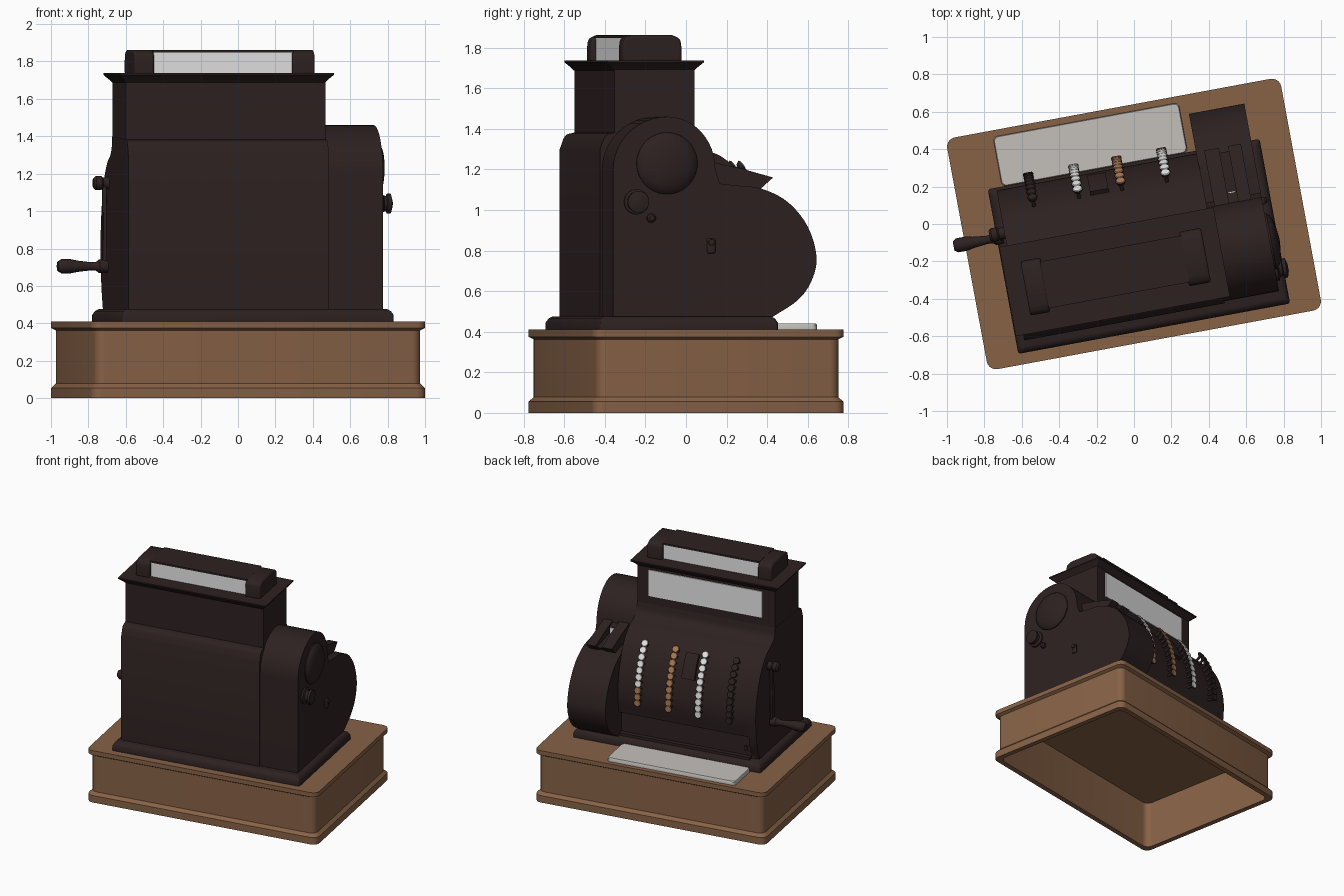
import bpy, bmesh, math
from mathutils import Vector, Matrix

if "Cube" in bpy.data.objects:
    bpy.data.objects.remove(bpy.data.objects["Cube"])

TURN = math.radians(10.5)      # the whole machine stands turned on the ground


def material(name, rgb):
    m = bpy.data.materials.new(name)
    m.use_nodes = True
    m.diffuse_color = (*rgb, 1)
    m.node_tree.nodes["Principled BSDF"].inputs["Base Color"].default_value = (*rgb, 1)
    return m


DARK = material("dark bronze", (.027, .0152, .0152))
WOOD = material("wood", (.245, .122, .062))
GLASS = material("frosted glass", (.79, .79, .79))
MARBLE = material("marble", (.55, .53, .50))
WHITE = material("white key", (.78, .78, .76))
TAN = material("tan key", (.40, .19, .09))


def finish(name, bm, mat, bevel=0):
    bmesh.ops.recalc_face_normals(bm, faces=bm.faces)
    me = bpy.data.meshes.new(name)
    bm.to_mesh(me)
    bm.free()
    me.materials.append(mat)
    me.shade_smooth()
    me.set_sharp_from_angle(angle=math.radians(35))
    ob = bpy.data.objects.new(name, me)
    ob.rotation_euler.z = TURN
    bpy.context.collection.objects.link(ob)
    if bevel:
        mod = ob.modifiers.new("soft edges", "BEVEL")
        mod.width, mod.segments, mod.limit_method = bevel, 3, "ANGLE"
        mod.angle_limit = math.radians(50)
    return ob


def smooth(pts, n=6):
    """Catmull-Rom curve through the points."""
    p = [Vector(a) for a in pts]
    p = [2 * p[0] - p[1]] + p + [2 * p[-1] - p[-2]]
    out = []
    for a, b, c, d in zip(p, p[1:], p[2:], p[3:]):
        for i in range(n):
            t = i / n
            out.append(.5 * (2 * b + (c - a) * t + (2 * a - 5 * b + 4 * c - d) * t * t
                             + (3 * b - a - 3 * c + d) * t ** 3))
    return out + [p[-2]]


def skin(bm, rings):
    for a, b in zip(rings, rings[1:]):
        for i in range(len(a)):
            j = (i + 1) % len(a)
            bm.faces.new((a[i], a[j], b[j], b[i]))
    bm.faces.new(rings[0])
    bm.faces.new(rings[-1])


def prism(name, profile, u0, u1, mat, bevel=0):
    """Side profile of (depth, height) points drawn out across the width."""
    bm = bmesh.new()
    skin(bm, [[bm.verts.new((u, p[0], p[1])) for p in profile] for u in (u0, u1)])
    return finish(name, bm, mat, bevel)


def loft(name, u0, u1, v0, v1, r, levels, mat):
    """Rounded rectangle stacked through (inset, height) levels."""
    bm = bmesh.new()
    rings = []
    for inset, z in levels:
        ring = []
        for k, (cu, cv) in enumerate(((u1 - r, v1 - r), (u0 + r, v1 - r), (u0 + r, v0 + r), (u1 - r, v0 + r))):
            for i in range(6):
                a = math.pi / 2 * (k + i / 5)
                su, sv = (1, -1, -1, 1)[k], (1, 1, -1, -1)[k]
                ring.append(bm.verts.new((cu + r * math.cos(a) - su * inset,
                                          cv + r * math.sin(a) - sv * inset, z)))
        rings.append(ring)
    skin(bm, rings)
    return finish(name, bm, mat)


def lathe(name, origin, side, steps, mat=DARK, n=32):
    """Round part on a sideways axis from (radius, distance) steps."""
    bm = bmesh.new()
    u, v, z = origin
    skin(bm, [[bm.verts.new((u + side * d, v + r * math.cos(2 * math.pi * i / n),
                             z + r * math.sin(2 * math.pi * i / n))) for i in range(n)]
              for r, d in steps])
    return finish(name, bm, mat)


def box(name, u0, u1, v0, v1, z0, z1, mat, bevel=0):
    return prism(name, [(v0, z0), (v1, z0), (v1, z1), (v0, z1)], u0, u1, mat, bevel)


# Wooden drawer base, hollow underneath, and the marble shelf
loft("wooden_base", -.908, .908, -.63, .63, .05,
     [(0, .41), (0, .375), (.022, .362), (.022, .078), (0, .055), (0, 0), (.04, 0), (.045, .375)], WOOD)
loft("marble_shelf", -.657, .352, .325, .595, .025, [(0, .41), (0, .434), (.004, .44)], MARBLE)

# Plinth and main body with the curved key panel
loft("plinth", -.735, .743, -.57, .325, .015, [(0, .41), (0, .445), (.012, .465), (.03, .476)], DARK)
front = smooth([(-.03, 1.40), (-.015, 1.335), (.03, 1.295), (.1, 1.265), (.18, 1.20),
                (.25, 1.09), (.295, .95), (.31, .8), (.29, .66)])
back = smooth([(-.432, 1.382), (-.478, 1.365), (-.505, 1.30)], 4) + [(-.505, .47)]
prism("main_body", back + [(.25, .47), (.25, .66)] + front[::-1], -.66, .4, DARK)
prism("left_cheek", back + smooth([(.24, .47), (.28, .58), (.305, .7)])[:-1] + front[-7::-1],
      -.69, -.63, DARK)
box("lower_panel_lip", -.63, .4, .24, .285, .47, .495, DARK)
box("lower_panel_lock", -.60, -.575, .25, .262, .53, .57, DARK)

# Neck with its window, the spread lid and the sign box on top
box("neck", -.689, .397, -.432, -.03, 1.36, 1.71, DARK)
box("neck_window", -.59, .305, -.034, -.024, 1.463, 1.67, GLASS)
loft("lid", -.731, .434, -.475, .01, .004, [(.04, 1.688), (.03, 1.7), (0, 1.728), (0, 1.737)], DARK)
cap = smooth([(-.381, 1.80), (-.372, 1.842), (-.335, 1.862)], 4) \
    + smooth([(-.131, 1.862), (-.094, 1.842), (-.085, 1.80)], 4)
for name, u0, u1 in (("sign_cap_outer", -.634, -.525), ("sign_cap_inner", .228, .348)):
    prism(name, [(-.381, 1.73)] + cap + [(-.085, 1.73)], u0, u1, DARK, .012)
box("sign_glass", -.53, .235, -.355, -.111, 1.735, 1.85, GLASS)
box("sign_roof", -.53, .235, -.36, -.106, 1.848, 1.861, DARK)

# Side compartment: rear arch flowing into the round front drum
arch = []
for i in range(25):
    a = math.pi * (1 - i / 24)
    arch.append((-.22 + (.274 if i < 12 else .238) * math.cos(a), 1.2 + .26 * math.sin(a)))
drum = smooth([(.04, 1.13), (.13, 1.12), (.25, 1.105), (.38, 1.04), (.48, .92), (.525, .77),
               (.50, .65), (.43, .555), (.30, .47)])
prism("side_compartment", [(-.494, .47)] + arch + drum, .396, .697, DARK)

# Open paper hood: two wedge cheeks, a floor and the paper between them
hood = [(-.02, 1.10), (0, 1.24), (.16, 1.204), (.318, 1.16), (.25, 1.10)]
prism("hood_left_cheek", hood, .57, .64, DARK)
prism("hood_right_cheek", hood, .44, .52, DARK)
prism("hood_floor", [(-.02, 1.10), (0, 1.225), (.07, 1.21), (.07, 1.16), (.29, 1.14), (.24, 1.10)],
      .52, .57, DARK)
box("hood_paper", .525, .565, .068, .076, 1.16, 1.205, WHITE)

# Domed cover, knob and locks on the compartment side
lathe("domed_cover", (.69, -.225, 1.23), 1,
      [(.152, 0), (.152, .015), (.14, .03), (.11, .045), (.06, .055), (.01, .06)], n=48)
lathe("side_knob", (.69, -.378, 1.04), 1,
      [(.062, 0), (.062, .02), (.045, .028), (.04, .045), (.053, .05), (.053, .068), (.02, .078)])
lathe("small_lock", (.69, -.305, .96), 1, [(.022, 0), (.022, .025), (.012, .035)], n=16)
box("keyhole_plate", .69, .712, -.025, .018, .785, .86, DARK, .012)
lathe("keyhole_stud", (.705, -.003, .84), 1, [(.016, 0), (.016, .015), (.008, .02)], n=16)

# Crank with hub, arm and turned handle
lathe("crank_hub", (-.685, .08, 1.15), -1,
      [(.034, 0), (.03, .025), (.028, .035), (.037, .045), (.037, .075), (.025, .087)])
prism("crank_arm", [(.06, 1.16), (.1, 1.16), (.085, .68), (.04, .68)], -.722, -.702, DARK, .006)
lathe("crank_handle", (-.70, .06, .705), -1,
      [(.036, 0), (.036, .045), (.024, .06), (.022, .09), (.03, .16), (.038, .2), (.038, .25), (.025, .27)])

# Key columns following the panel curve
path = [p for p in front if .79 < p.y < 1.2]
lengths = [0]
for a, b in zip(path, path[1:]):
    lengths.append(lengths[-1] + (b - a).length)


def seat(t):
    """Point and outward normal at fraction t down the key panel."""
    s = t * lengths[-1]
    i = max(k for k in range(len(path) - 1) if lengths[k] <= s)
    d = (path[i + 1] - path[i]).normalized()
    return path[i] + d * (s - lengths[i]), Vector((-d.y, d.x))


def keys(name, u, first, last, mat, count=10):
    """Dark stems and button rims, each button with a flat coloured face."""
    rims, faces = bmesh.new(), bmesh.new()
    for i in range(first, last):
        p, n = seat(i / (count - 1))
        axis = Vector((0, n.x, n.y))
        spin = axis.to_track_quat("Z", "Y").to_matrix().to_4x4()
        base = Vector((u, p.x, p.y))
        for bm, r0, r1, depth, lift in ((rims, .01, .01, .06, .02), (rims, .02, .029, .02, .05),
                                        (faces, .026, .023, .005, .0625)):
            bmesh.ops.create_cone(bm, cap_ends=True, segments=14, radius1=r0, radius2=r1, depth=depth,
                                  matrix=Matrix.Translation(base + axis * lift) @ spin)
    finish(name + "_rims", rims, DARK)
    finish(name + "_faces", faces, mat)


keys("first_keys_upper", .215, 0, 7, WHITE)
keys("first_keys_lower", .215, 7, 10, TAN)
keys("second_keys", -.029, 0, 10, TAN)
keys("third_keys", -.263, 0, 10, WHITE)
keys("fourth_keys", -.508, 0, 10, DARK)

# Raised cover plate between the key columns
rows = [seat(.05 * i) for i in range(10)]
prism("key_cover_plate", [p - n * .01 for p, n in rows] + [p + n * .025 for p, n in rows[::-1]],
      -.2, -.1, DARK)
